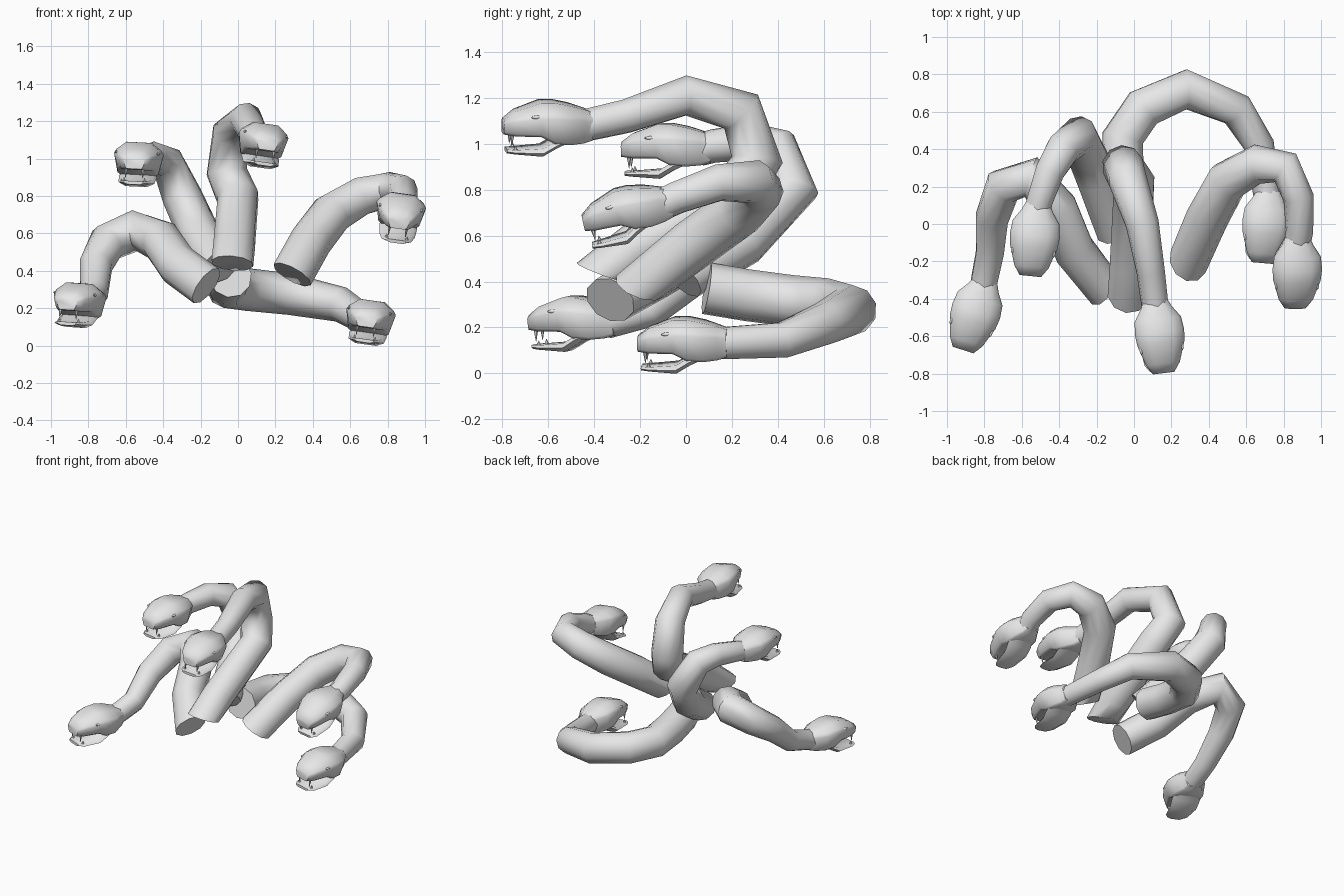
import bpy, bmesh, math
from mathutils import Vector, Matrix, Euler

if "Cube" in bpy.data.objects:
    bpy.data.objects.remove(bpy.data.objects["Cube"])

grey = bpy.data.materials.new("stone_grey")
grey.diffuse_color = (0.8, 0.8, 0.8, 1)
grey.use_nodes = True
grey.node_tree.nodes["Principled BSDF"].inputs["Base Color"].default_value = grey.diffuse_color


def finish(bm, name, matrix=Matrix(), angle=50):
    bmesh.ops.recalc_face_normals(bm, faces=bm.faces)
    me = bpy.data.meshes.new(name)
    bm.to_mesh(me)
    bm.free()
    me.materials.append(grey)
    ob = bpy.data.objects.new(name, me)
    bpy.context.collection.objects.link(ob)
    ob.matrix_world = matrix
    bpy.ops.object.select_all(action='DESELECT')
    ob.select_set(True)
    bpy.context.view_layer.objects.active = ob
    bpy.ops.object.shade_smooth_by_angle(angle=math.radians(angle))


def loft(bm, rings):
    rows = [[bm.verts.new(p) for p in ring] for ring in rings]
    n = len(rows[0])
    for a, b in zip(rows, rows[1:]):
        for i in range(n):
            j = (i + 1) % n
            bm.faces.new((a[i], a[j], b[j], b[i]))
    bm.faces.new(rows[0])
    bm.faces.new(rows[-1])


def body(name, pts, tilt, sides=10):
    """Tube swept along the points, thinning smoothly toward the neck."""
    steps = [(b - a).length for a, b in zip(pts, pts[1:])]
    rings, old, side = [], None, None
    for i, p in enumerate(pts):
        a = (p - pts[max(i - 1, 0)]).normalized()
        b = (pts[min(i + 1, len(pts) - 1)] - p).normalized()
        t = (a + b).normalized()
        if side is None:  # the cut base leans away from the sweep
            t = Vector((t.x, t.y * tilt, t.z)).normalized()
            side = t.orthogonal().normalized()
        else:
            side = old.rotation_difference(t) @ side
        old = t
        up = t.cross(side)
        f = min(max((sum(steps[:i]) / sum(steps) - 0.4) / 0.6, 0), 1)
        r = 0.114 - 0.042 * f * f * (3 - 2 * f)
        rings.append([p + r * (side * math.cos(k * math.tau / sides)
                               + up * math.sin(k * math.tau / sides)) for k in range(sides)])
    bm = bmesh.new()
    loft(bm, rings)
    finish(bm, name, angle=60)


NECK = 0.34  # distance from the snout tip to the neck joint


def section(u, half):
    """Mirror a half outline into a closed ring at distance u from the snout."""
    return [(x, u - NECK, z) for x, z in half + [(-x, z) for x, z in reversed(half)]]


def skull_ring(u, top, bot, w):
    brow = top * 0.45
    return section(u, [(w * 0.5, top), (w * 0.9, brow + (top - brow) * 0.35), (w, brow),
                       (w * 0.82, bot + 0.012), (w * 0.68, bot)])


def jaw_ring(u, top, w):
    bot = top - 0.018 - 0.022 * math.sin(math.pi * min(u / 0.4, 1)) ** 2
    return section(u, [(w * 0.85, top), (w, (top + bot) / 2), (w * 0.6, bot)])


def head(prefix, neck, pitch, yaw, roll):
    rot = Euler([math.radians(a) for a in (pitch, roll, yaw)], 'XYZ')
    m = Matrix.Translation(neck) @ rot.to_matrix().to_4x4()
    # skull and upper jaw
    bm = bmesh.new()
    loft(bm, [skull_ring(*r) for r in (
        (0.00, 0.035, -0.030, 0.058),
        (0.05, 0.072, -0.035, 0.092),
        (0.16, 0.112, -0.035, 0.128),
        (0.22, 0.112, -0.065, 0.134),
        (0.29, 0.098, -0.070, 0.126),
        (0.35, 0.080, -0.066, 0.085),
        (0.39, 0.066, -0.055, 0.066))])
    finish(bm, prefix + "_skull", m, 60)
    # open lower jaw
    bm = bmesh.new()
    loft(bm, [jaw_ring(*r) for r in (
        (0.015, -0.095, 0.055),
        (0.05, -0.095, 0.080),
        (0.17, -0.086, 0.096),
        (0.23, -0.050, 0.102),
        (0.33, -0.020, 0.070))])
    finish(bm, prefix + "_lower_jaw", m, 50)
    # long upper fangs and short lower teeth
    bm = bmesh.new()
    for s in (-1, 1):
        for x, u, z, h, turn in ((0.046, 0.035, -0.055, 0.05, math.pi),
                                 (0.055, 0.05, -0.086, 0.02, 0)):
            place = Matrix.Translation((s * x, u - NECK, z)) @ Matrix.Rotation(turn, 4, 'X')
            bmesh.ops.create_cone(bm, cap_ends=True, segments=6, radius1=0.010,
                                  radius2=0.001, depth=h, matrix=place)
    finish(bm, prefix + "_fangs", m)
    # narrow eyes under the brow
    bm = bmesh.new()
    for s in (-1, 1):
        place = (Matrix.Translation((s * 0.112, 0.135 - NECK, 0.056))
                 @ Matrix.Diagonal((0.008, 0.025, 0.008, 1)))
        bmesh.ops.create_uvsphere(bm, u_segments=8, v_segments=6, radius=1, matrix=place)
    finish(bm, prefix + "_eyes", m)


def serpent(label, *path, tilt=1, pitch=0, yaw=0, roll=8):
    """Path runs from the cut base to the neck; head angles are in degrees."""
    pts = [Vector(p) for p in path]
    body(label + "_serpent_body", pts, tilt)
    head(label + "_serpent", pts[-1], pitch, yaw, roll)


serpent("left_low", (-.17, -.33, .32), (-.32, -.14, .43), (-.41, .08, .56), (-.55, .25, .615),
        (-.70, .20, .55), (-.76, .03, .43), (-.77, -.15, .28), (-.81, -.35, .222),
        tilt=.4, yaw=-18, roll=4)
serpent("left_high", (-.10, -.02, .42), (-.20, .25, .58), (-.30, .47, .80), (-.38, .40, .98),
        (-.45, .28, 1.01), (-.505, .12, .99), (-.52, .06, .975), tilt=.6, yaw=-6, roll=3)
serpent("middle", (-.03, -.37, .44), (-.02, -.22, .54), (0, .22, .79), (-.06, .31, .93),
        (-.035, .24, 1.14), (.045, 0, 1.21), (.09, -.26, 1.12), (.115, -.46, 1.075),
        tilt=.25, yaw=7)
serpent("right_high", (.29, -.20, .38), (.39, .03, .56), (.50, .23, .705), (.66, .32, .80),
        (.81, .30, .835), (.88, .14, .83), (.885, -.04, .765), (.87, -.115, .73),
        tilt=.3, pitch=13)
serpent("right_low", (-.04, .09, .37), (-.06, .27, .34), (-.06, .46, .315), (.05, .62, .30),
        (.28, .72, .275), (.55, .61, .22), (.67, .42, .145), (.715, .13, .13), yaw=-5)
